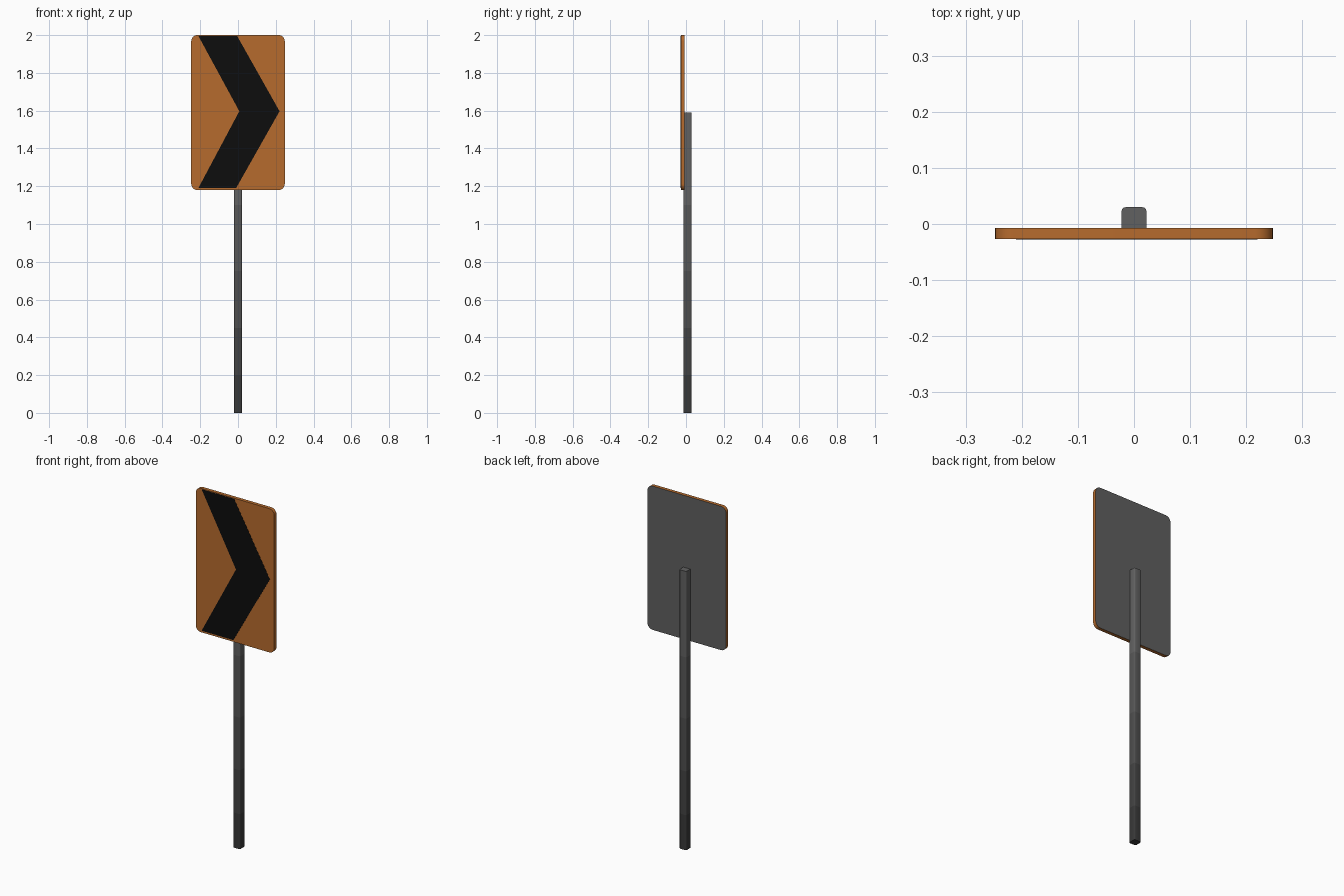
import bpy, bmesh, math

if "Cube" in bpy.data.objects:
    bpy.data.objects.remove(bpy.data.objects["Cube"])


def material(name, rgb):
    m = bpy.data.materials.new(name)
    m.diffuse_color = (*rgb, 1)
    m.use_nodes = True
    m.node_tree.nodes["Principled BSDF"].inputs["Base Color"].default_value = m.diffuse_color
    return m


orange = material("orange", (0.47, 0.148, 0.027))
black = material("black", (0.004, 0.004, 0.004))
back_grey = material("back grey", (0.115, 0.115, 0.115))
post_greys = [material("post grey %d" % (i + 1), (v, v, v))
              for i, v in enumerate((0.04, 0.055, 0.075, 0.095, 0.12))]


def rounded_rect(w, h, r, steps):
    """Counter-clockwise outline of a rounded rectangle centred on the origin."""
    pts = []
    for k, (sx, sy) in enumerate(((1, 1), (-1, 1), (-1, -1), (1, -1))):
        for i in range(steps + 1):
            a = math.pi / 2 * (k + i / steps)
            pts.append((sx * (w / 2 - r) + r * math.cos(a),
                        sy * (h / 2 - r) + r * math.sin(a)))
    return pts


def loft(name, rings, mats, rule):
    """Skin a stack of rings, cap both ends, colour faces by a rule."""
    bm = bmesh.new()
    loops = [[bm.verts.new(p) for p in ring] for ring in rings]
    n = len(loops[0])
    for a, b in zip(loops, loops[1:]):
        for i in range(n):
            j = (i + 1) % n
            bm.faces.new((a[i], a[j], b[j], b[i]))
    bm.faces.new(loops[0][::-1])
    bm.faces.new(loops[-1])
    bmesh.ops.recalc_face_normals(bm, faces=bm.faces[:])
    bm.normal_update()
    for f in bm.faces:
        f.material_index = rule(f)
    me = bpy.data.meshes.new(name)
    bm.to_mesh(me)
    bm.free()
    for m in mats:
        me.materials.append(m)
    ob = bpy.data.objects.new(name, me)
    bpy.context.collection.objects.link(ob)
    bpy.ops.object.select_all(action='DESELECT')
    ob.select_set(True)
    bpy.context.view_layer.objects.active = ob
    bpy.ops.object.shade_smooth_by_angle(angle=math.radians(35))
    return ob


# Post: square tube with softened corners, darker towards the ground
section = rounded_rect(0.044, 0.044, 0.007, 3)
levels = (0, 0.2, 0.45, 0.75, 1.1, 1.59)
loft("post", [[(x, y + 0.008, z) for x, y in section] for z in levels],
     post_greys,
     lambda f: max(i for i in range(5) if f.calc_center_median().z >= levels[i]))

# Sign panel: rounded plate, orange with a grey back
PANEL_Z = 1.59
outline = rounded_rect(0.495, 0.82, 0.032, 6)
loft("sign_panel", [[(x, y, z + PANEL_Z) for x, z in outline] for y in (-0.027, -0.007)],
     [orange, back_grey], lambda f: 1 if f.normal.y > 0.9 else 0)

# Chevron: thin black plate on the front, pointing right
arrow = [(-0.21, 1.19), (-0.01, 1.19), (0.22, 1.597),
         (-0.005, 1.996), (-0.21, 1.996), (0.007, 1.597)]
loft("chevron", [[(x, y, z) for x, z in arrow] for y in (-0.028, -0.0265)],
     [black], lambda f: 0)
